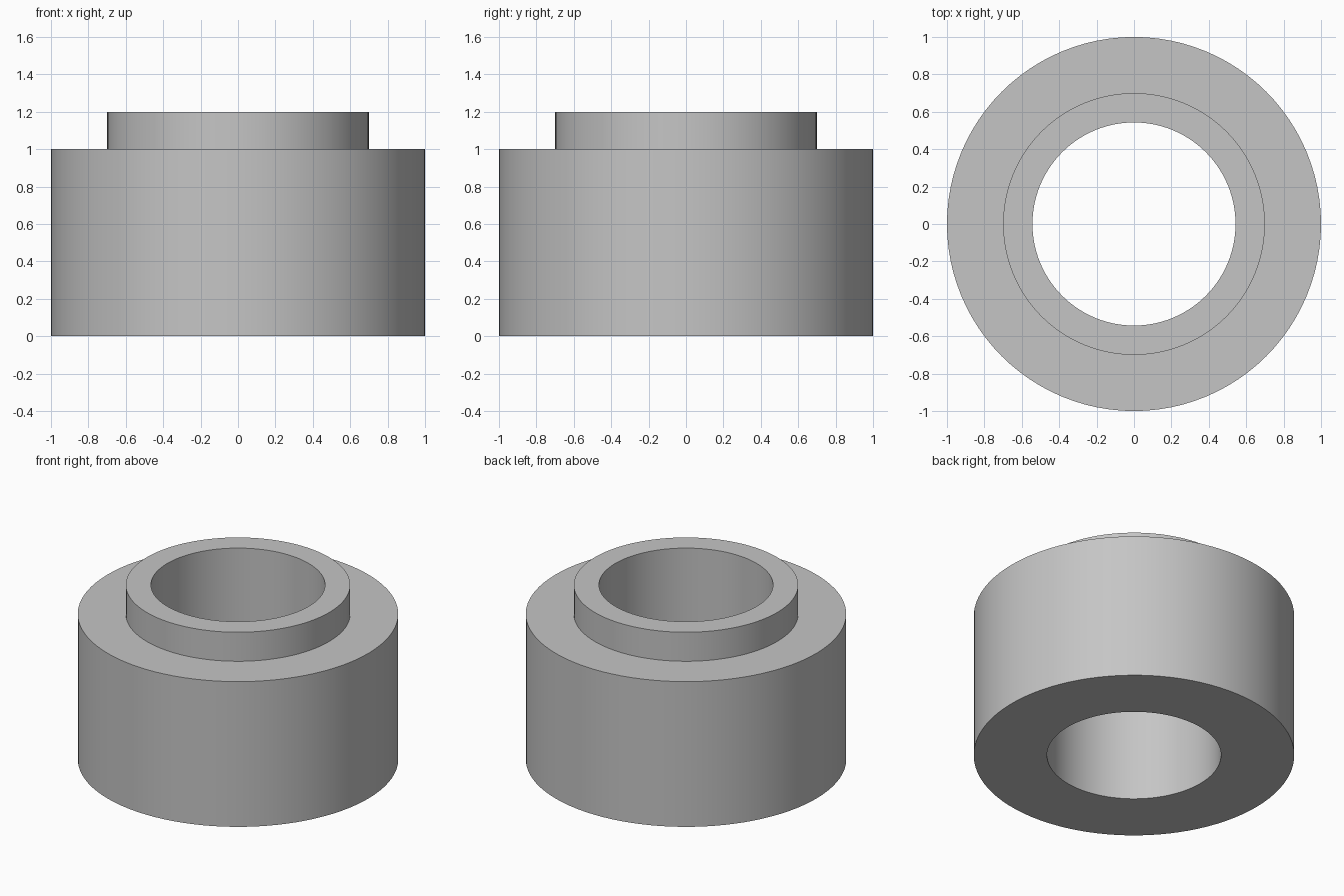
import bpy
import bmesh
from math import cos, sin, tau

cube = bpy.data.objects.get("Cube")
if cube:
    bpy.data.objects.remove(cube, do_unlink=True)

SEGMENTS = 96
BORE, COLLAR, BODY = 0.543, 0.70, 1.0
SHOULDER_Z, TOP_Z = 1.0, 1.2

# Plain grey finish
grey = bpy.data.materials.new("plain grey")
grey.use_nodes = True
colour = (0.56, 0.56, 0.56, 1)
grey.diffuse_color = colour
grey.node_tree.nodes["Principled BSDF"].inputs["Base Color"].default_value = colour


def lathe(name, profile):
    """Revolve a closed (radius, height) profile around the z axis."""
    bm = bmesh.new()
    rings = []
    for i in range(SEGMENTS):
        a = tau * i / SEGMENTS
        rings.append([bm.verts.new((r * cos(a), r * sin(a), z)) for r, z in profile])
    for i, ring in enumerate(rings):
        following = rings[(i + 1) % SEGMENTS]
        for j in range(len(profile)):
            k = (j + 1) % len(profile)
            bm.faces.new((ring[j], following[j], following[k], ring[k]))
    bmesh.ops.recalc_face_normals(bm, faces=bm.faces)
    mesh = bpy.data.meshes.new(name)
    bm.to_mesh(mesh)
    bm.free()
    mesh.materials.append(grey)
    obj = bpy.data.objects.new(name, mesh)
    bpy.context.collection.objects.link(obj)
    return obj


# Stepped bushing: wide body, raised collar and straight through bore
bushing = lathe("stepped_bushing", [
    (BORE, 0), (BODY, 0), (BODY, SHOULDER_Z),
    (COLLAR, SHOULDER_Z), (COLLAR, TOP_Z), (BORE, TOP_Z),
])

# Round walls shade smoothly while the rims stay sharp
bpy.ops.object.select_all(action="DESELECT")
bushing.select_set(True)
bpy.context.view_layer.objects.active = bushing
bpy.ops.object.shade_smooth_by_angle()
